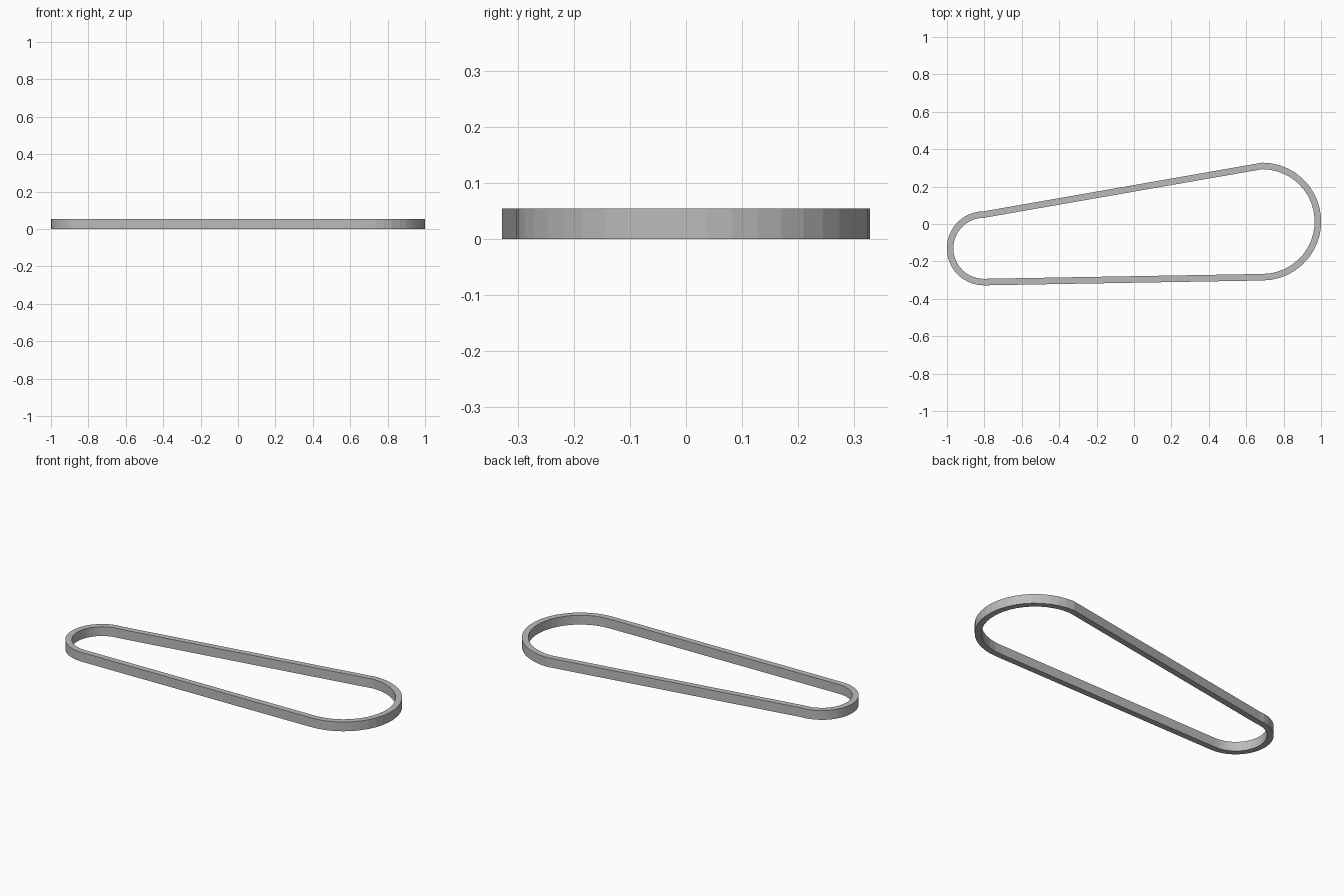
import bpy, bmesh
from math import sin, cos, pi

cube = bpy.data.objects.get("Cube")
if cube:
    bpy.data.objects.remove(cube, do_unlink=True)

HEIGHT = 0.055
WIDTH = 0.035
SEGMENTS = 21

grey = bpy.data.materials.new("belt grey")
grey.use_nodes = True
colour = (0.5, 0.5, 0.5, 1)
grey.diffuse_color = colour
grey.node_tree.nodes["Principled BSDF"].inputs["Base Color"].default_value = colour


def half_circle(cx, cy, radius, start):
    """Points of a half turn, counter-clockwise from the start angle."""
    angles = [start + pi * i / SEGMENTS for i in range(SEGMENTS + 1)]
    return [(cx + radius * cos(a), cy + radius * sin(a)) for a in angles]


def loop_outline(inset):
    """Large half circle on the left, small one on the right, joined by straight runs."""
    return (half_circle(0.686, 0.013, 0.315 - inset, -pi / 2)
            + half_circle(-0.803, -0.13, 0.198 - inset, pi / 2))


# Belt: closed band with a rectangular section
bm = bmesh.new()
rings = [[bm.verts.new((x, y, z)) for x, y in loop_outline(inset)]
         for inset, z in ((0, 0), (0, HEIGHT), (WIDTH, HEIGHT), (WIDTH, 0))]
count = len(rings[0])
for r in range(4):
    a, b = rings[r], rings[(r + 1) % 4]
    for i in range(count):
        j = (i + 1) % count
        bm.faces.new((a[i], a[j], b[j], b[i]))
bmesh.ops.recalc_face_normals(bm, faces=bm.faces)

mesh = bpy.data.meshes.new("drive_belt")
bm.to_mesh(mesh)
bm.free()
mesh.materials.append(grey)
belt = bpy.data.objects.new("drive_belt", mesh)
bpy.context.collection.objects.link(belt)
